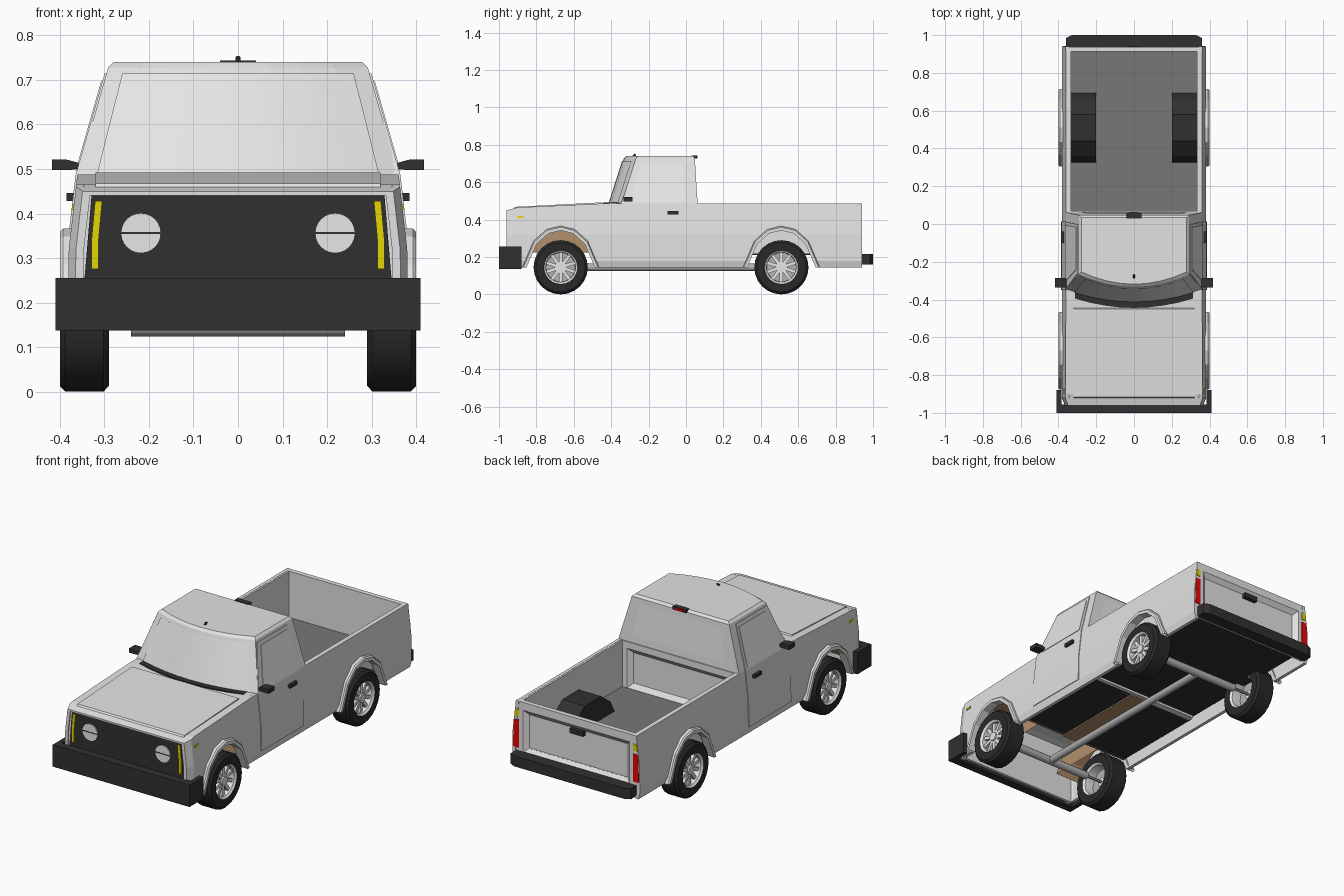
import bpy, bmesh, math
from mathutils import Matrix, Vector

if "Cube" in bpy.data.objects:
    bpy.data.objects.remove(bpy.data.objects["Cube"])


def material(name, r, g, b):
    m = bpy.data.materials.new(name)
    m.use_nodes = True
    m.diffuse_color = (r, g, b, 1)
    m.node_tree.nodes["Principled BSDF"].inputs["Base Color"].default_value = (r, g, b, 1)
    return m


PAINT = material("light_grey_paint", .76, .76, .76)
GLASS = material("pale_glass", .86, .86, .86)
DARK = material("dark_plastic", .03, .03, .03)
TYRE = material("tyre_rubber", .022, .022, .022)
METAL = material("wheel_metal", .8, .8, .8)
CHASSIS = material("chassis_grey", .45, .45, .45)
BED = material("bed_liner_grey", .185, .185, .185)
YELLOW = material("indicator_yellow", .78, .66, .002)
RED = material("tail_light_red", .78, .002, .002)
BROWN = material("inner_brown", .45, .28, .15)


def finish(name, bm, mat, mirror=False, smooth=False):
    bmesh.ops.recalc_face_normals(bm, faces=bm.faces)
    if smooth:
        for f in bm.faces:
            f.smooth = True
        for e in bm.edges:
            e.smooth = len(e.link_faces) == 2 and e.calc_face_angle() < .6
    mesh = bpy.data.meshes.new(name)
    bm.to_mesh(mesh)
    bm.free()
    mesh.materials.append(mat)
    ob = bpy.data.objects.new(name, mesh)
    bpy.context.collection.objects.link(ob)
    if mirror:
        ob.modifiers.new("Mirror", 'MIRROR').use_mirror_merge = False


def loft(bm, rings, caps=True, closed=True):
    rows = [[bm.verts.new(p) for p in r] for r in rings]
    n = len(rows[0])
    for a, b in zip(rows, rows[1:]):
        for i in range(n if closed else n - 1):
            j = (i + 1) % n
            bm.faces.new((a[i], a[j], b[j], b[i]))
    if caps:
        bm.faces.new(rows[0])
        bm.faces.new(rows[-1])
    return rows


def prism(name, pts, axis, a, b, mat, mirror=False):
    place = {'x': lambda p, t: (t, p[0], p[1]), 'y': lambda p, t: (p[0], t, p[1]),
             'z': lambda p, t: (p[0], p[1], t)}[axis]
    bm = bmesh.new()
    loft(bm, [[place(p, t) for p in pts] for t in (a, b)])
    finish(name, bm, mat, mirror)


def box(name, x0, x1, y0, y1, z0, z1, mat, mirror=False):
    prism(name, [(x0, y0), (x1, y0), (x1, y1), (x0, y1)], 'z', z0, z1, mat, mirror)


def rod(name, p, q, r, mat, seg=12, mirror=False):
    p, q = Vector(p), Vector(q)
    bm = bmesh.new()
    rot = (q - p).to_track_quat('Z', 'Y').to_matrix().to_4x4()
    bmesh.ops.create_cone(bm, cap_ends=True, segments=seg, radius1=r, radius2=r, depth=(q - p).length,
                          matrix=Matrix.Translation((p + q) / 2) @ rot)
    finish(name, bm, mat, mirror, True)


def interp(pts, t):
    for (t0, v0), (t1, v1) in zip(pts, pts[1:]):
        if t <= t1:
            return v0 + (v1 - v0) * (t - t0) / (t1 - t0)
    return pts[-1][1]


# Half width of the body side at each height
SIDE = [(.1, .37), (.145, .372), (.18, .382), (.32, .38), (.485, .361), (.73, .291), (.74, .279)]


def side_x(z):
    return interp(SIDE, z)


def side_panel(name, top, bottom, inner, outer, mat):
    """Panel between two height lines that follows the body side, mirrored."""
    bm = bmesh.new()
    ys = sorted({y for y, _ in top + bottom})
    loft(bm, [[(0, y, interp(line, y)) for y in ys] for line in (bottom, top)], False, False)
    bmesh.ops.remove_doubles(bm, verts=bm.verts, dist=1e-5)
    cuts = [((0, 0, z), (0, 0, 1)) for z, _ in SIDE[1:-1]] + [((0, -.92, 0), (0, 1, 0))]
    for co, no in cuts:
        bmesh.ops.bisect_plane(bm, geom=bm.verts[:] + bm.edges[:] + bm.faces[:],
                               dist=1e-5, plane_co=co, plane_no=no)
    base = bm.verts[:]
    new = bmesh.ops.extrude_face_region(bm, geom=bm.faces[:], use_keep_orig=True)["geom"]
    raised = [v for v in new if isinstance(v, bmesh.types.BMVert)]
    for group, off in ((base, inner), (raised, outer)):
        for v in group:
            v.co.x = side_x(v.co.z) + off - max(0, -.92 - v.co.y) * .4
    finish(name, bm, mat, True)


def arch(cy, k=1.0):
    half = [(-.205, .145), (-.145, .285), (-.075, .348), (0, .366)]
    pts = half + [(-y, z) for y, z in half[-2::-1]]
    return [(cy + y * k, .145 + (z - .145) * k) for y, z in pts]


AXLES = {"front": -.67, "rear": .51}

# Body sides, with wheel arches in the lower line, and the straight bed lining
side_panel("body_side", [(-.96, .45), (-.9, .465), (-.4, .488), (-.3, .486), (.94, .485)],
           [(-.96, .145)] + arch(-.67, .94) + arch(.51, .94) + [(.94, .145)], -.018, 0, PAINT)
box("bed_side_wall", .334, .345, .05, .92, .22, .484, PAINT, True)

# Hood and its raised panel
hood = [(-.96, .45), (-.9, .465), (-.4, .488), (-.3, .488)]
prism("hood", hood + [(y, z - .01) for y, z in hood[::-1]], 'x', -.345, .345, PAINT)
prism("hood_panel", [(-.925, .455), (-.915, .468), (-.45, .492), (-.44, .48)], 'x', -.32, .32, PAINT)


# Cab: rings with a bowed front
def front(u, z):
    y = -.41 + .075 * (z - .485) / .235 + .065 * u * u
    return Vector((u * side_x(z), y, z))


US = [i / 4 - 1 for i in range(9)]
bm = bmesh.new()
rings = []
for z, back, push in ((.47, .062, 0), (.485, .062, 0), (.728, .047, 0), (.74, .035, .01)):
    ring = [front(u, z) + Vector((0, push, 0)) for u in US]
    rings.append(ring + [(side_x(z), back, z), (-side_x(z), back, z)])
loft(bm, rings)
finish("cab", bm, PAINT)

bm = bmesh.new()
loft(bm, [[front(u * .88, z) + Vector((0, -.005, 0)) for u in US] for z in (.492, .714)], False, False)
finish("windshield", bm, GLASS, smooth=True)
bm = bmesh.new()
loft(bm, [[front(u * .87, .488) + Vector((0, dy, dz)) for u in US]
          for dy, dz in ((-.035, -.005), (-.035, .004), (0, .004), (0, -.005))], False, False)
finish("wiper_cowl", bm, DARK)
bm = bmesh.new()
bm.faces.new([bm.verts.new(p) for p in ((-.28, .063, .525), (.28, .063, .525), (.24, .052, .7), (-.24, .052, .7))])
finish("rear_window", bm, GLASS)

# Doors, side windows, handles, mirrors and side markers
side_panel("door", [(-.35, .48), (-.262, .715), (-.002, .715), (.012, .48)],
           [(-.35, .185), (.012, .185)], -.01, .004, PAINT)
side_panel("door_window", [(-.305, .495), (-.24, .697), (-.016, .697), (-.006, .495)],
           [(-.305, .495), (-.006, .495)], 0, .007, GLASS)
side_panel("side_marker", [(-.9, .42), (-.87, .42)], [(-.9, .408), (-.87, .408)], -.005, .004, YELLOW)
box("door_handle", .36, .385, -.1, -.04, .428, .446, DARK, True)
prism("mirror", [(.35, .502), (.375, .498), (.418, .498), (.418, .521), (.385, .521), (.35, .512)],
      'y', -.335, -.285, DARK, True)


# Wheel arch flares and inner wells
def well(name, cy, mat):
    half = [(-.19, .225), (-.15, .3), (-.07, .36)]
    pts = half + [(-y, z) for y, z in half[::-1]]
    bm = bmesh.new()
    rows = loft(bm, [[(x, cy + y, z) for y, z in pts] for x in (.2, .352)], False, False)
    bm.faces.new(rows[0])
    finish(name, bm, mat, True)


for end, cy in AXLES.items():
    bm = bmesh.new()
    o, i = arch(cy), arch(cy, .89)
    loft(bm, [[(x, y, z) for y, z in line] for line, x in
              ((o, .355), (o, .393), (arch(cy, .97), .4), (i, .4), (i, .355), (o, .355))], False, False)
    bmesh.ops.remove_doubles(bm, verts=bm.verts, dist=1e-5)
    finish(end + "_flare", bm, PAINT, True)
    well(end + "_wheel_well", cy, BROWN if end == "front" else DARK)

# Front panel, recessed grille and lamps
prism("front_panel", [(-.355, .145), (.355, .145), (.357, .32), (.343, .45), (-.343, .45), (-.357, .32)],
      'y', -.946, -.93, PAINT)
prism("grille", [(-.345, .25), (.345, .25), (.329, .44), (-.329, .44)], 'y', -.95, -.94, DARK)
rod("headlight", (.218, -.955, .356), (.218, -.945, .356), .045, METAL, 24, True)
box("headlight_bar", .174, .262, -.957, -.95, .354, .358, DARK, True)
prism("front_indicator", [(.305, .428), (.321, .428), (.329, .34), (.329, .275), (.313, .275), (.313, .34)],
      'y', -.956, -.945, YELLOW, True)

# Bumpers
b = [(.41, -1), (.41, -.88), (.385, -.88), (.385, -.955)]
prism("front_bumper", b + [(-x, y) for x, y in b[::-1]], 'z', .137, .255, DARK)
b = [(.36, .935), (.36, .985), (.33, 1)]
prism("rear_bumper", b + [(-x, y) for x, y in b[::-1]], 'z', .16, .217, DARK)


# Bed walls with recessed panels, floor and tailgate
def recessed(name, x, y0, y1, z0, z1, rim):
    bm = bmesh.new()
    loft(bm, [[(-x, y, z0), (x, y, z0), (x, y, z1), (-x, y, z1)] for y in (y0, y1)])
    bmesh.ops.recalc_face_normals(bm, faces=bm.faces)
    bm.faces.ensure_lookup_table()
    panel = max(bm.faces, key=lambda f: f.calc_center_median().y)
    bmesh.ops.inset_individual(bm, faces=[panel], thickness=rim)
    bmesh.ops.inset_individual(bm, faces=[panel], thickness=.035)
    for v in panel.verts:
        v.co.y -= .02
    finish(name, bm, PAINT)


recessed("bed_front_wall", .34, .035, .068, .2, .485, .05)
recessed("tailgate", .362, .912, .938, .17, .485, .06)
box("bed_floor", -.345, .345, .05, .92, .22, .235, BED)
box("bed_underside", -.345, .345, .05, .92, .212, .219, DARK)
box("tailgate_handle", -.04, .04, .915, .94, .395, .42, DARK)
prism("tail_light", [(.342, .235), (.377, .235), (.372, .385), (.342, .385)], 'y', .934, .942, RED, True)
prism("rear_indicator", [(.342, .402), (.368, .402), (.363, .44), (.342, .44)], 'y', .934, .942, YELLOW, True)

# Roof light and antenna stub
box("roof_light", -.04, .04, .03, .058, .727, .744, DARK)
box("roof_light_lens", -.025, .025, .055, .061, .729, .742, RED)
rod("antenna", (0, -.285, .735), (0, -.27, .75), .006, DARK, 8)

# Cab floor, tunnel, firewall and running gear
box("cab_floor", -.345, .345, -.5, .05, .2, .215, DARK)
box("floor_tunnel", -.06, .06, -.5, .05, .193, .2, BROWN)
box("firewall", -.345, .345, -.5, -.49, .2, .46, BROWN)
rod("drive_shaft", (0, -.67, .145), (0, .51, .145), .02, CHASSIS)


# Wheels
def lathe(name, profile, cy, mat):
    bm = bmesh.new()
    steps = 24
    rings = []
    for i in range(steps + 1):
        a = math.tau * i / steps
        rings.append([(x, cy + r * math.cos(a), .145 + r * math.sin(a)) for x, r in profile])
    loft(bm, rings, False, False)
    bmesh.ops.remove_doubles(bm, verts=bm.verts, dist=1e-5)
    finish(name, bm, mat, True, True)


for end, cy in AXLES.items():
    lathe(end + "_tyre", [(.29, .09), (.29, .132), (.302, .145), (.388, .145), (.4, .132), (.4, .09)], cy, TYRE)
    lathe(end + "_rim", [(.29, .092), (.3, .08), (.355, .078), (.39, .08), (.399, .092)], cy, METAL)
    lathe(end + "_rim_back", [(.352, 0), (.352, .08)], cy, CHASSIS)
    rod(end + "_hub", (.34, cy, .145), (.39, cy, .145), .024, METAL, 12, True)
    rod(end + "_axle", (-.24, cy, .145), (.24, cy, .145), .021, CHASSIS)
    rod(end + "_axle_end", (.24, cy, .145), (.352, cy, .145), .008, CHASSIS, 8, True)
    bm = bmesh.new()
    for i in range(10):
        spin = Matrix.Rotation(math.tau * i / 10, 4, 'X')
        bmesh.ops.create_cube(bm, size=1, matrix=Matrix.Translation((.372, cy, .145)) @ spin
                              @ Matrix.Translation((0, 0, .05)) @ Matrix.Diagonal((.02, .018, .066, 1)))
    finish(end + "_spokes", bm, METAL, True)
